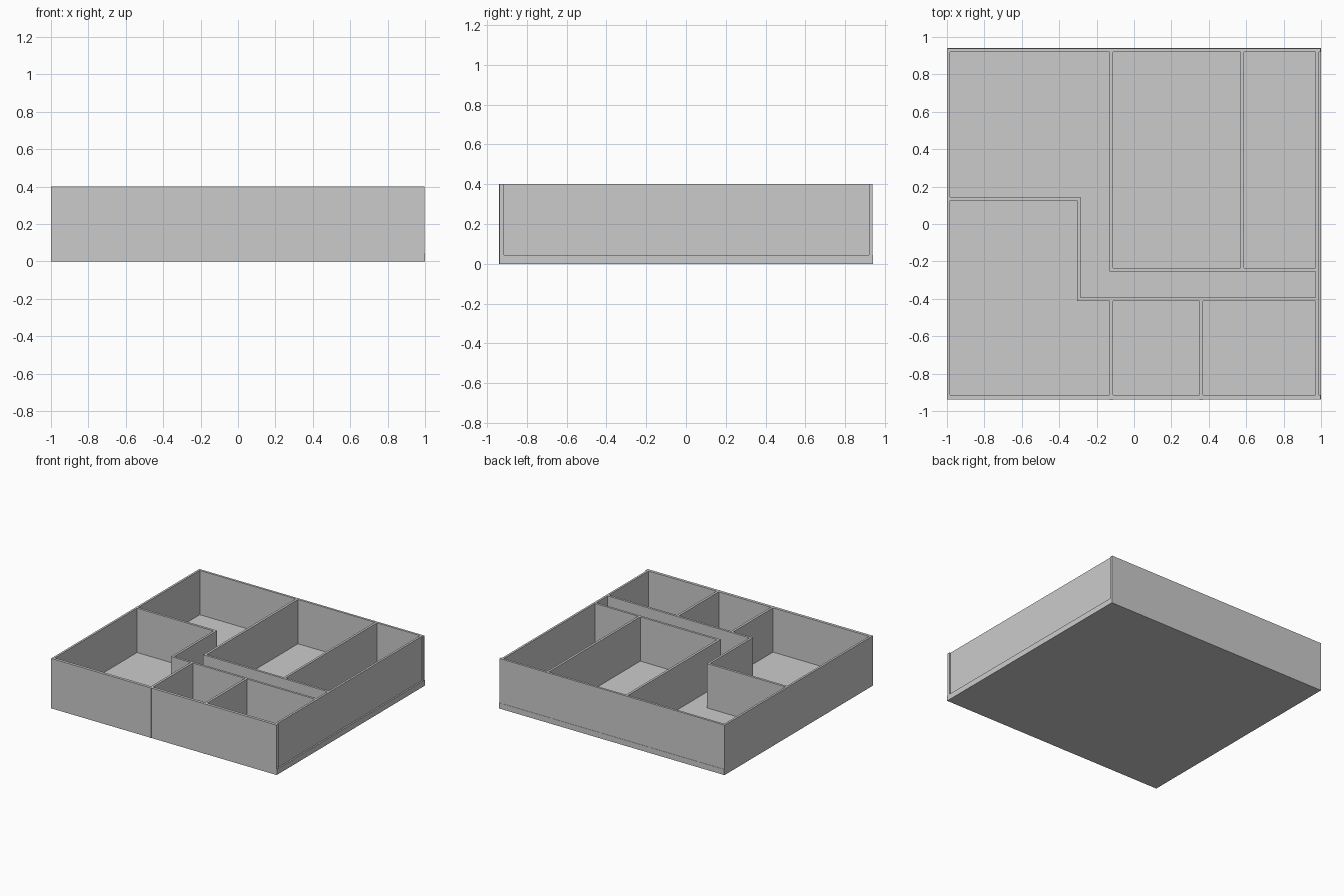
import bpy

if "Cube" in bpy.data.objects:
    bpy.data.objects.remove(bpy.data.objects["Cube"])

TOP = 0.40      # wall height
FLOOR = 0.045   # slab thickness


def box(name, x0, x1, y0, y1, z0, z1):
    bpy.ops.mesh.primitive_cube_add(
        size=1, location=((x0 + x1) / 2, (y0 + y1) / 2, (z0 + z1) / 2))
    ob = bpy.context.object
    ob.name = name
    ob.scale = (x1 - x0, y1 - y0, z1 - z0)
    bpy.ops.object.transform_apply(location=False, rotation=False, scale=True)
    return ob


# Floor slab, showing as a small ledge at the back and right
box("floor_slab", -0.997, 1.0, -0.937, 0.94, 0, FLOOR)

# Outer walls: left and front reach the ground, the others stand on the slab
box("left_wall", -1.0, -0.983, -0.937, 0.938, 0, TOP)
box("front_wall", -1.0, 0.998, -0.938, -0.915, 0, TOP)
box("right_wall", 0.971, 0.988, -0.915, 0.92, FLOOR, TOP)
box("back_wall", -0.983, 0.997, 0.92, 0.938, FLOOR, TOP)

# Inner partitions: name, x range, y range
partitions = [
    ("back_left_partition", -0.131, -0.112, -0.235, 0.92),
    ("back_right_partition", 0.570, 0.588, -0.235, 0.92),
    ("corridor_back_wall", -0.131, 0.971, -0.253, -0.235),
    ("left_room_divider", -0.983, -0.287, 0.126, 0.145),
    ("corridor_side_wall", -0.305, -0.287, -0.394, 0.126),
    ("corridor_front_wall", -0.305, 0.971, -0.412, -0.394),
    ("front_left_partition", -0.131, -0.112, -0.94, -0.412),
    ("front_right_partition", 0.350, 0.369, -0.94, -0.412),
]
for name, x0, x1, y0, y1 in partitions:
    # partitions that pierce the front wall run down to the ground
    box(name, x0, x1, y0, y1, 0 if y0 < -0.9 else FLOOR, TOP)
